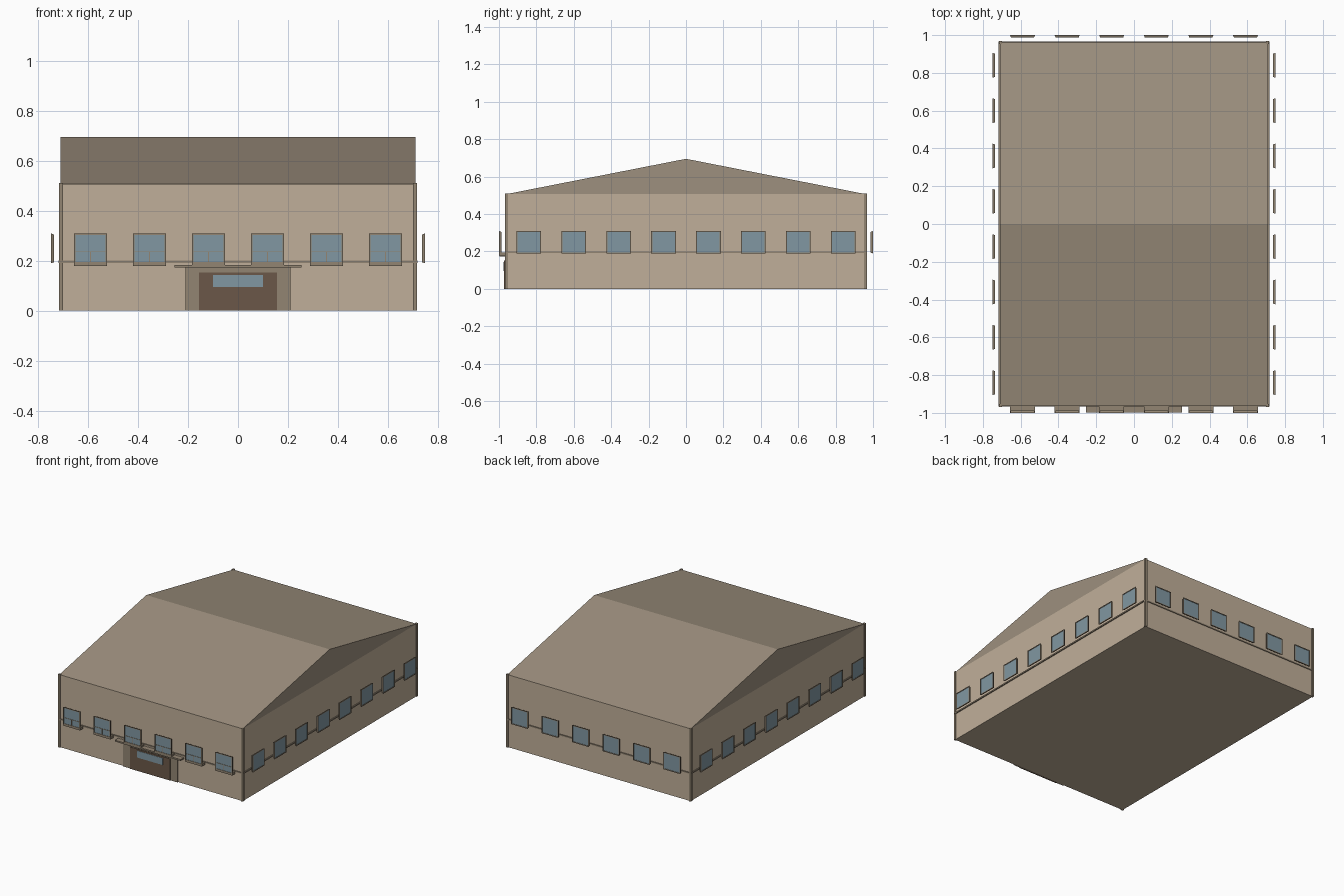
import bpy, bmesh
from math import pi

if "Cube" in bpy.data.objects:
    bpy.data.objects.remove(bpy.data.objects["Cube"])


def material(name, rgb):
    m = bpy.data.materials.new(name)
    m.diffuse_color = (*rgb, 1)
    m.use_nodes = True
    m.node_tree.nodes["Principled BSDF"].inputs["Base Color"].default_value = m.diffuse_color
    return m


WALL = material("wall_tan", (0.53, 0.43, 0.32))
ROOF = material("roof_brown", (0.34, 0.28, 0.21))
TRIM = material("trim_brown", (0.29, 0.235, 0.17))
GLASS = material("glass_blue", (0.22, 0.31, 0.36))
DOOR = material("door_brown", (0.145, 0.097, 0.065))


def add(name, mesh, mat, loc=(0, 0, 0), turn=0):
    ob = bpy.data.objects.new(name, mesh)
    bpy.context.collection.objects.link(ob)
    if not mesh.materials:
        mesh.materials.append(mat)
    ob.location = loc
    ob.rotation_euler.z = turn
    return ob


def box_mesh(name, x0, x1, y0, y1, z0, z1):
    bm = bmesh.new()
    bmesh.ops.create_cube(bm, size=1)
    for v in bm.verts:
        v.co = (x1 if v.co.x > 0 else x0, y1 if v.co.y > 0 else y0, z1 if v.co.z > 0 else z0)
    me = bpy.data.meshes.new(name)
    bm.to_mesh(me)
    bm.free()
    return me


def box(name, mat, *ext):
    return add(name, box_mesh(name, *ext), mat)


def frame_mesh(name, w, h, bar, depth, taper):
    # Rectangular ring, wider at the outer (-y) face than at the wall side
    bm = bmesh.new()
    section = [(0, -depth / 2), (taper, depth / 2), (bar, depth / 2), (bar, -depth / 2)]
    loops = []
    for inset, y in section:
        a, b = w / 2 - inset, h / 2 - inset
        loops.append([bm.verts.new((sx * a, y, sz * b))
                      for sx, sz in ((-1, -1), (1, -1), (1, 1), (-1, 1))])
    for i in range(4):
        p, q = loops[i], loops[(i + 1) % 4]
        for j in range(4):
            k = (j + 1) % 4
            bm.faces.new((p[j], p[k], q[k], q[j]))
    bmesh.ops.recalc_face_normals(bm, faces=bm.faces)
    me = bpy.data.meshes.new(name)
    bm.to_mesh(me)
    bm.free()
    return me


# Walls
HX, HY, EAVE, RIDGE = 0.71, 0.962, 0.506, 0.695
box("walls", WALL, -HX, HX, -HY, HY, 0, EAVE)

# Gabled roof, ridge running along x
bm = bmesh.new()
ends = [[bm.verts.new((x, y, z)) for y, z in ((-HY, EAVE), (HY, EAVE), (0, RIDGE))]
        for x in (-HX, HX)]
bm.faces.new(ends[0])
bm.faces.new(ends[1])
for i in range(3):
    j = (i + 1) % 3
    bm.faces.new((ends[0][i], ends[0][j], ends[1][j], ends[1][i]))
bmesh.ops.recalc_face_normals(bm, faces=bm.faces)
roof = bpy.data.meshes.new("roof")
bm.to_mesh(roof)
bm.free()
add("roof", roof, ROOF)

# Corner posts and the band around the walls
post = box_mesh("corner_post", -0.008, 0.008, -0.008, 0.008, 0, 0.51)
for sx in (-1, 1):
    for sy in (-1, 1):
        add("corner_post", post, TRIM, (sx * 0.708, sy * 0.961, 0))
box("wall_band", TRIM, -0.717, 0.717, -0.967, 0.967, 0.191, 0.2)

# Windows, standing clear of the walls
W, H, ZC = 0.132, 0.12, 0.249
frame = frame_mesh("window_frame", W, H, 0.006, 0.013, 0.005)
pane = box_mesh("window_glass", -W / 2 + 0.005, W / 2 - 0.005, -0.004, 0.002,
                -H / 2 + 0.005, H / 2 - 0.005)
rail = box_mesh("window_rail", -0.061, 0.061, -0.006, -0.003, -0.015, -0.012)
mullion = box_mesh("window_mullion", -0.0015, 0.0015, -0.006, -0.003, -0.055, -0.014)
sill = box_mesh("window_sill", -0.066, 0.066, -0.0065, 0.026, -0.07, -0.055)


def window(side, x, y, turn, front=False):
    loc = (x, y, ZC)
    add(side + "_window_frame", frame, TRIM, loc, turn)
    add(side + "_window_glass", pane, GLASS, loc, turn)
    if front:
        add("window_rail", rail, TRIM, loc)
        add("window_mullion", mullion, TRIM, loc)
        add("window_sill", sill, TRIM, loc)


for i in range(6):
    x = (i - 2.5) * 0.236
    window("front", x, -0.9935, 0, True)
    window("back", x, 0.9935, pi)
for i in range(8):
    y = (i - 3.5) * 0.24
    window("right", 0.742, y, pi / 2)
    window("left", -0.742, y, -pi / 2)

# Entrance: surround, door with glass strip, canopy
box("door_surround", TRIM, -0.21, 0.21, -0.969, -0.955, 0, 0.173)
box("door", DOOR, -0.156, 0.156, -0.973, -0.96, 0, 0.152)
box("door_glass", GLASS, -0.1, 0.1, -0.975, -0.965, 0.094, 0.142)
box("canopy", TRIM, -0.254, 0.254, -0.998, -0.96, 0.173, 0.183)
